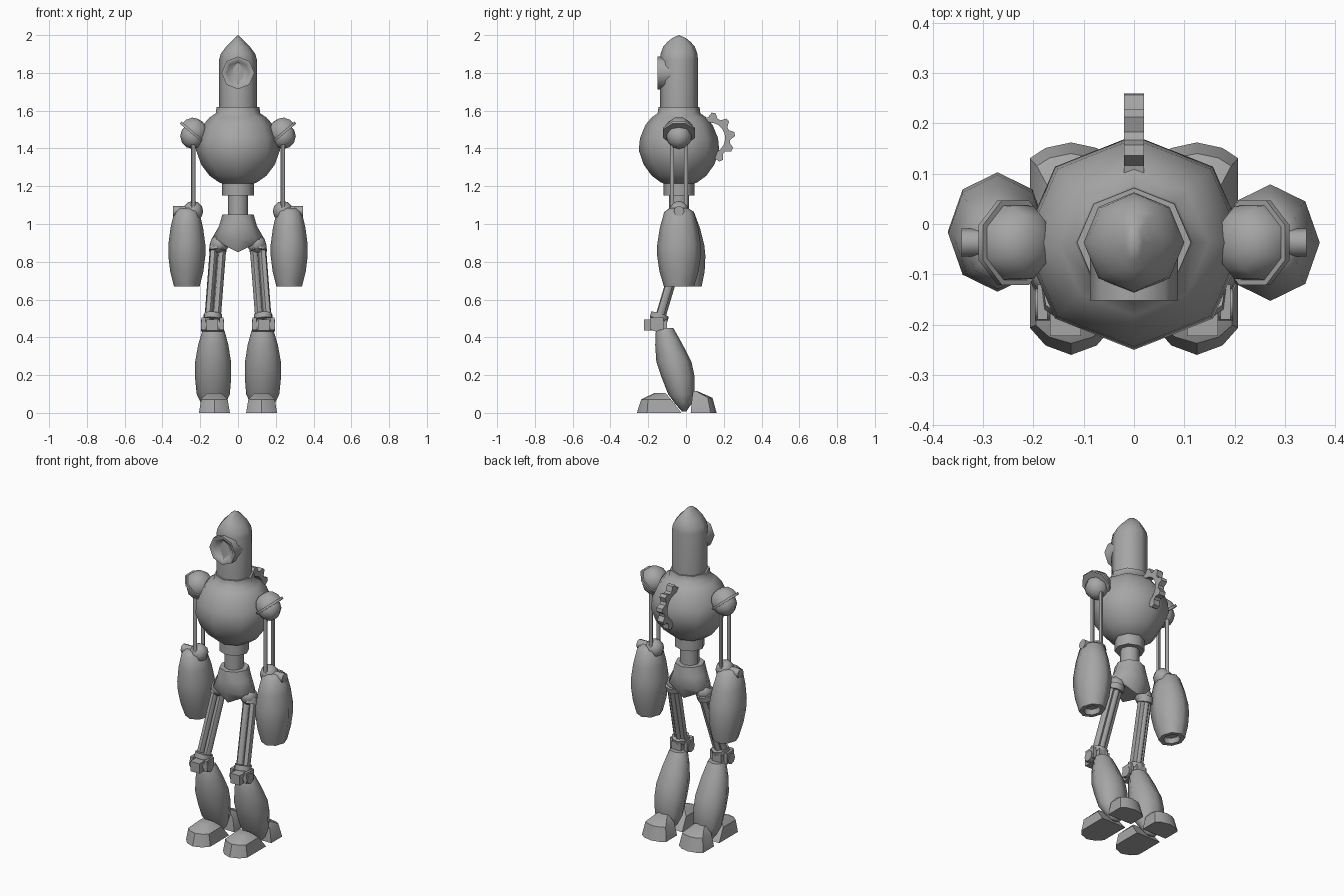
import bpy, bmesh, math
from mathutils import Matrix, Vector

if "Cube" in bpy.data.objects:
    bpy.data.objects.remove(bpy.data.objects["Cube"])

metal = bpy.data.materials.new("grey_metal")
metal.diffuse_color = (0.38, 0.38, 0.38, 1)
metal.use_nodes = True
metal.node_tree.nodes["Principled BSDF"].inputs["Base Color"].default_value = metal.diffuse_color
CY = -0.037  # body axis in y


def skin(name, rings, mat=Matrix(), closed=False, smooth=60):
    """Bridge equal-length point rings into a solid."""
    bm = bmesh.new()
    vs = [[bm.verts.new(mat @ Vector(p)) for p in r] for r in rings]
    n = len(vs[0])
    pairs = list(zip(vs, vs[1:])) + ([(vs[-1], vs[0])] if closed else [])
    for a, b in pairs:
        for i in range(n):
            j = (i + 1) % n
            bm.faces.new((a[i], a[j], b[j], b[i]))
    if not closed:
        bm.faces.new(vs[0][::-1])
        bm.faces.new(vs[-1])
    bmesh.ops.remove_doubles(bm, verts=bm.verts, dist=1e-5)
    bmesh.ops.recalc_face_normals(bm, faces=bm.faces)
    me = bpy.data.meshes.new(name)
    bm.to_mesh(me)
    bm.free()
    me.materials.append(metal)
    ob = bpy.data.objects.new(name, me)
    bpy.context.collection.objects.link(ob)
    bpy.ops.object.select_all(action='DESELECT')
    ob.select_set(True)
    bpy.context.view_layer.objects.active = ob
    bpy.ops.object.shade_smooth_by_angle(angle=math.radians(smooth))
    return ob


def oval(cx, cy, z, rx, ry, n=8, phase=0.0):
    return [(cx + rx * math.cos(2 * math.pi * (i + phase) / n),
             cy + ry * math.sin(2 * math.pi * (i + phase) / n), z) for i in range(n)]


def lathe(name, prof, mat=Matrix(), n=8, phase=0.0, cx=0, cy=0, sy=1.0):
    """prof is a list of (radius, z)."""
    return skin(name, [oval(cx, cy, z, r, r * sy, n, phase) for r, z in prof], mat)


def rod(name, a, b, r, n=8, phase=0.0):
    a, b = Vector(a), Vector(b)
    m = Matrix.Translation(a) @ (b - a).to_track_quat('Z', 'Y').to_matrix().to_4x4()
    return lathe(name, [(r, 0), (r, (b - a).length)], m, n, phase)


def ball(name, c, r, n=8):
    prof = [(r * math.sin(math.pi * k / 6), -r * math.cos(math.pi * k / 6)) for k in range(7)]
    return lathe(name, prof, Matrix.Translation(c), n)


def box(name, x0, x1, y0, y1, z0, z1):
    return skin(name, [[(x0, y0, z), (x1, y0, z), (x1, y1, z), (x0, y1, z)] for z in (z0, z1)], smooth=30)


# torso, neck collar and waist
lathe("torso", [(.085, 1.15), (.085, 1.215), (.1, 1.22), (.15, 1.255), (.195, 1.315), (.222, 1.39),
                (.215, 1.455), (.185, 1.525), (.15, 1.565), (.118, 1.585), (.113, 1.62), (.1, 1.62)],
      cy=CY, sy=.96)
lathe("waist", [(.054, 1.03), (.054, 1.17)], cy=CY)

# head: cylinder with a dome that narrows to a front-to-back ridge
skin("head", [oval(0, CY, z, rx, ry) for z, rx, ry in (
    (1.60, .1, .1), (1.87, .1, .1), (1.90, .092, .098), (1.94, .062, .083),
    (1.965, .036, .06), (1.985, .018, .035), (2.0, 0, 0))])

# eye socket with a hollow dish
eye_mat = Matrix.Translation((0, -.04, 1.80)) @ Matrix.Rotation(math.pi / 2, 4, 'X')
lathe("eye", [(.087, 0), (.087, .112), (.072, .112), (.06, .098), (.035, .087), (0, .082)], eye_mat)

# pelvis with V-shaped bottom edge
pelvis = skin("pelvis", [oval(0, CY, z, rx, ry) for z, rx, ry in (
    (1.05, .083, .083), (.99, .1, .09), (.92, .14, .085), (.86, .11, .06))])
for v in pelvis.data.vertices:
    if v.co.z < .88:
        v.co.z = .85 + .5 * abs(v.co.x)

# back gear: toothed rim around an x axis
TEETH, GEAR = 10, (.125, 1.455)
gear = []
for i in range(TEETH * 4):
    a = 2 * math.pi * (i + .5) / (TEETH * 4)
    ro = .135 if i % 4 < 2 else .11
    gear.append([(x, GEAR[0] + r * math.cos(a), GEAR[1] + r * math.sin(a))
                 for x, r in ((-.02, .082), (.02, .082), (.02, ro), (-.02, ro))])
skin("back_gear", gear, closed=True, smooth=25)

# foot outline: u across, t from inner edge to tip
OUTLINE = [(-1, 0), (1, 0), (1, .77), (.62, .92), (0, 1), (-.62, .92), (-1, .77)]


def foot(name, cx, levels):
    skin(name, [[(cx + u * w, y0 + t * (y1 - y0), z) for u, t in OUTLINE]
                for z, w, y0, y1 in levels], smooth=35)


for s, side in ((-1, "left"), (1, "right")):
    # shoulder ball and tilted pad
    ball(side + "_shoulder_ball", (s * .238, CY, 1.465), .068)
    pad = Matrix.Translation((s * .24, CY, 1.483)) @ Matrix.Rotation(-s * math.radians(40), 4, 'Y')
    lathe(side + "_shoulder_pad", [(.091, -.007), (.091, .007), (.08, .007), (.077, .03),
                                   (.058, .06), (.03, .074), (0, .078)], pad, phase=.5)
    # upper arm rods, elbow and axle
    for k, dy in (("front", -.037), ("back", .037)):
        rod(f"{side}_arm_rod_{k}", (s * .238, CY + dy, 1.05), (s * .238, CY + dy, 1.45), .012, 6)
    ball(side + "_elbow", (s * .238, CY, 1.068), .054)
    rod(side + "_elbow_axle", (s * .24, CY, 1.068), (s * .343, CY, 1.068), .028)
    # barrel forearm with hollow end
    arm = lathe(side + "_forearm", [(.04, 1.085), (.066, 1.065), (.086, .98), (.098, .89), (.098, .83),
                                    (.088, .75), (.068, .67), (.045, .67), (.038, .70)],
                cx=s * .271, cy=CY, sy=1.18)
    if s < 0:  # this arm hangs slightly further back
        for v in arm.data.vertices:
            v.co.y += (1.07 - v.co.z) * .1

    # hip joint
    ball(side + "_hip", (s * .098, CY, .895), .05)
    hip, knee = Vector((s * .105, -.03, .88)), Vector((s * .136, -.15, .48))
    axis = (knee - hip).normalized()
    rod(side + "_hip_collar", hip - axis * .01, hip + axis * .025, .048)
    # thigh: two main rods and a rear strut
    for k, dx, dy, r in (("inner", -.022, 0, .022), ("outer", .022, 0, .022), ("rear", 0, .016, .018)):
        off = Vector((s * dx, dy, 0))
        rod(f"{side}_thigh_{k}", hip + off, knee + off, r, 6)
    rod(side + "_knee_collar", knee - axis * .045, knee - axis * .015, .05)
    # knee block, side plates and pin
    box(side + "_knee_block", *sorted((s * .105, s * .167)), -.222, -.10, .435, .495)
    for k, x in (("inner", .088), ("outer", .182)):
        box(f"{side}_knee_plate_{k}", *sorted((s * (x - .01), s * (x + .01))), -.19, -.12, .44, .505)
    rod(side + "_knee_pin", (s * .075, -.16, .462), (s * .197, -.16, .462), .032)

    # shin leaning back toward the ankle
    skin(side + "_shin", [oval(s * cx, cy, z, rx, ry) for z, cx, cy, rx, ry in (
        (.45, .13, -.11, .05, .042), (.43, .13, -.108, .06, .052), (.36, .131, -.09, .08, .073),
        (.27, .132, -.064, .095, .093), (.19, .132, -.042, .096, .088), (.10, .131, -.025, .088, .07),
        (.05, .13, -.014, .065, .045), (.008, .128, -.01, .03, .012))])
    # split foot
    foot(side + "_toe", s * .125, ((0, .082, -.025, -.26), (.072, .07, -.08, -.237), (.106, .036, -.11, -.165)))
    foot(side + "_heel", s * .125, ((0, .082, .025, .162), (.08, .068, .032, .14), (.115, .036, .038, .06)))
